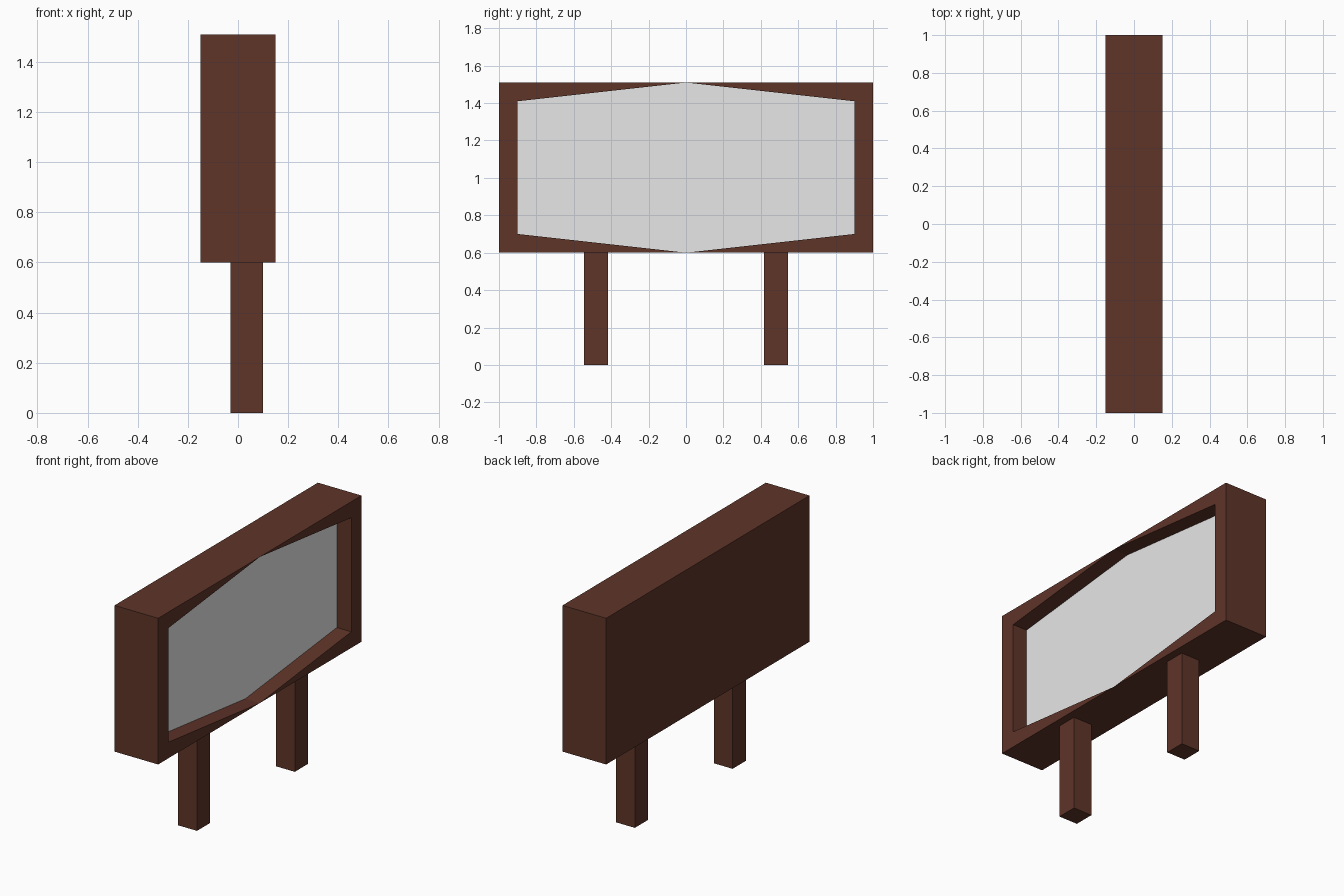
import bpy
import bmesh

if "Cube" in bpy.data.objects:
    bpy.data.objects.remove(bpy.data.objects["Cube"])


def material(name, rgb):
    mat = bpy.data.materials.new(name)
    mat.use_nodes = True
    colour = (*rgb, 1.0)
    mat.diffuse_color = colour
    shader = next(n for n in mat.node_tree.nodes if n.type == "BSDF_PRINCIPLED")
    shader.inputs["Base Color"].default_value = colour
    return mat


def add_object(name, bm, *mats):
    bmesh.ops.recalc_face_normals(bm, faces=bm.faces)
    mesh = bpy.data.meshes.new(name)
    bm.to_mesh(mesh)
    bm.free()
    for mat in mats:
        mesh.materials.append(mat)
    obj = bpy.data.objects.new(name, mesh)
    bpy.context.collection.objects.link(obj)
    return obj


brown = material("dark brown wood", (0.115, 0.035, 0.022))
grey = material("light grey panel", (0.8, 0.8, 0.8))

BOTTOM, TOP = 0.6, 1.51
BACK, RECESS, FRONT = -0.15, 0.05, 0.15


def outline(half_width, inset):
    """Six (y, z) points; the middle ones stay on the sign's edges."""
    low, high = BOTTOM + inset, TOP - inset
    return [(0, TOP), (half_width, high), (half_width, low),
            (0, BOTTOM), (-half_width, low), (-half_width, high)]


# Sign box: loft outer shell, front rim and recess walls, then cap both ends
outer, opening = outline(1.0, 0), outline(0.9, 0.1)
bm = bmesh.new()
rings = [[bm.verts.new((x, y, z)) for y, z in points]
         for x, points in ((BACK, outer), (FRONT, outer),
                           (FRONT, opening), (RECESS, opening))]
for a, b in zip(rings, rings[1:]):
    for i in range(len(a)):
        j = (i + 1) % len(a)
        bm.faces.new((a[i], a[j], b[j], b[i]))
bm.faces.new(rings[0])
bm.faces.new(rings[-1]).material_index = 1  # recessed grey panel
bmesh.ops.remove_doubles(bm, verts=bm.verts, dist=0.0001)
add_object("sign_box", bm, brown, grey)

# Two square posts
for name, side in (("front_post", -1), ("back_post", 1)):
    bm = bmesh.new()
    bmesh.ops.create_cube(bm, size=1)
    bmesh.ops.scale(bm, vec=(0.13, 0.13, BOTTOM), verts=bm.verts)
    post = add_object(name, bm, brown)
    post.location = (0.035, side * 0.481, BOTTOM / 2)
